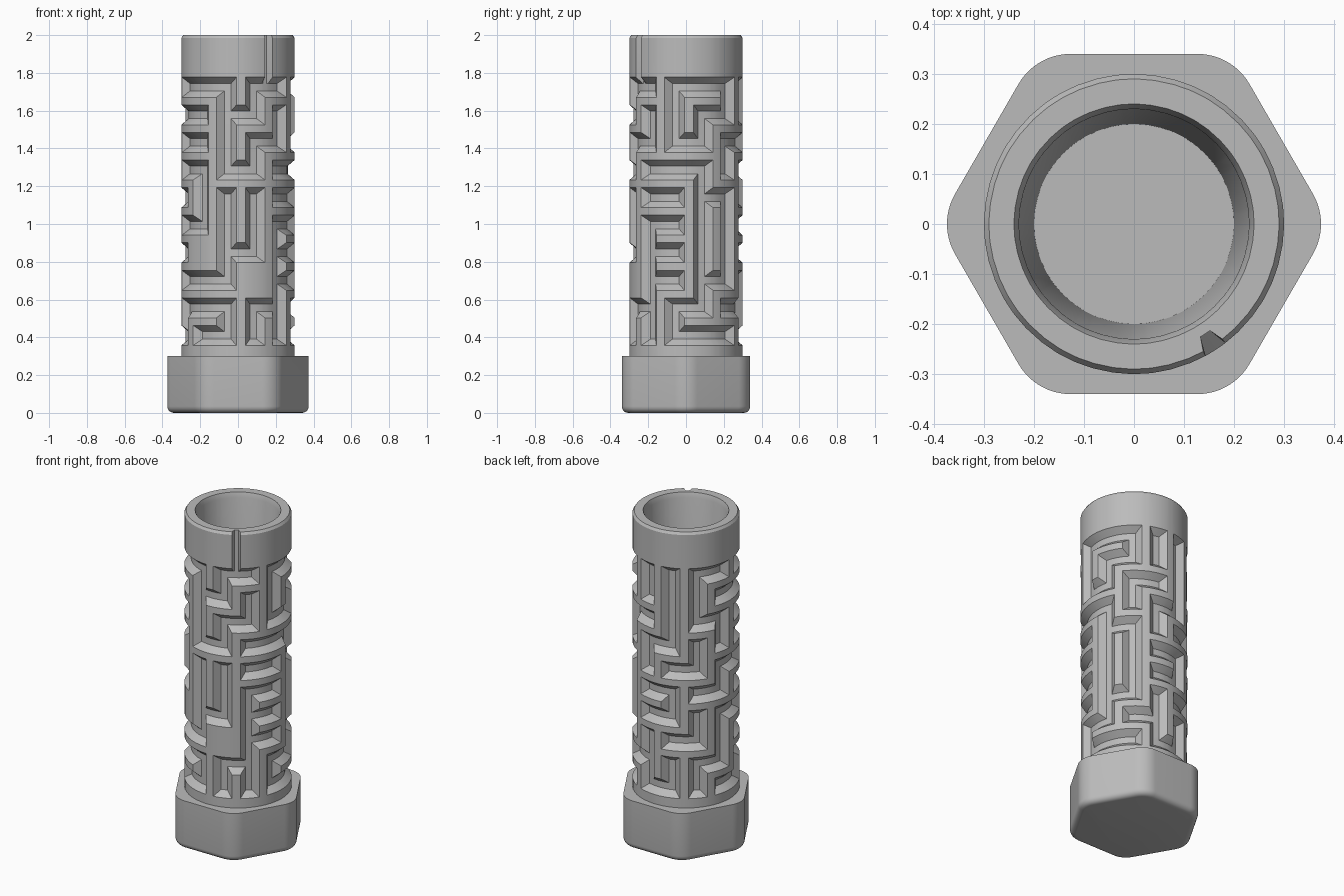
import bpy, bmesh
from math import sin, cos, tan, pi, radians

cube = bpy.data.objects.get("Cube")
if cube:
    bpy.data.objects.remove(cube)

grey = bpy.data.materials.new("plain grey")
grey.use_nodes = True
grey.diffuse_color = (0.5, 0.5, 0.5, 1)
grey.node_tree.nodes["Principled BSDF"].inputs["Base Color"].default_value = (0.5, 0.5, 0.5, 1)

# Maze, top row first: dashes join a cell to the next column,
# bars join it to the row below
ACROSS = [".-.--...-.--", "-...-....--.", ".-.-.-..-.-.", "-.--..-...-.", "..-.-..-.-..",
          "..-...-.-.-.", "-.-...-..-..", "..-.-..-..--", ".-.-.-..-.--", "...--.-..-.-"]
DOWN = ["||.|.||||...", "|.|||..||...", "||...|.|.|..", "....|.|.|..|", "||..||...|.|",
        "|||.||.|....", "|.|.||..||..", "..|.|.|..|..", "||||..|||.|.", "............"]
ROWS, COLS = len(ACROSS), len(ACROSS[0])
OUTER, FLOOR = 0.3, 0.262
FIRST_Z, STEP_Z, FIRST_ANGLE = 0.41, 0.146, -12
Z_OFFSETS = (-0.053, -0.02, 0.02, 0.053)
ANGLE_OFFSETS = (-10.5, -4, 4, 10.5, 12.5, 17.5)
ANGLES = [radians(FIRST_ANGLE + c * 360 / COLS + a) for c in range(COLS) for a in ANGLE_OFFSETS]


def maze_radius(row, col, a, b):
    """Radius of one grid point of a cell: a counts across, b counts up."""
    right, left = ACROSS[row][col] == "-", ACROSS[row][col - 1] == "-"
    below, above = DOWN[row][col] == "|", row > 0 and DOWN[row - 1][col] == "|"
    mid_a, mid_b = a in (1, 2), b in (1, 2)
    if mid_a and mid_b:
        cut = right or left or below or above
    elif mid_a:
        cut = below if b == 0 else above
    else:
        cut = mid_b and (left if a == 0 else right)
    return FLOOR if cut else OUTER


def new_object(name, bm, angle):
    bmesh.ops.recalc_face_normals(bm, faces=bm.faces)
    mesh = bpy.data.meshes.new(name)
    bm.to_mesh(mesh)
    bm.free()
    obj = bpy.data.objects.new(name, mesh)
    bpy.context.collection.objects.link(obj)
    mesh.materials.append(grey)
    bpy.ops.object.select_all(action='DESELECT')
    obj.select_set(True)
    bpy.context.view_layer.objects.active = obj
    bpy.ops.object.shade_smooth_by_angle(angle=radians(angle))
    return obj


def loft(bm, rings, mitred=None):
    """Skin a stack of closed rings; mitred marks quads split along a corner."""
    stack = [[bm.verts.new(p) for p in ring] for ring in rings]
    for j, (low, high) in enumerate(zip(stack, stack[1:])):
        n = len(low)
        for i in range(n):
            k = (i + 1) % n
            p, q, s, t = low[i], low[k], high[k], high[i]
            kind = mitred(i, j) if mitred else ""
            if kind == "rising":
                bm.faces.new((p, q, s))
                bm.faces.new((p, s, t))
            elif kind == "falling":
                bm.faces.new((p, q, t))
                bm.faces.new((q, s, t))
            else:
                bm.faces.new((p, q, s, t))
    return stack


# Maze tube with collar and tapered bore
def circle(z, radii):
    return [(r * sin(t), -r * cos(t), z) for r, t in zip(radii, ANGLES)]


def plain(r):
    return [r] * len(ANGLES)


def slotted(radii):
    """Cut the entry slot between the second and third columns."""
    per = len(ANGLE_OFFSETS)
    radii[2 * per - 2:2 * per] = [FLOOR, FLOOR]
    return radii


rings = [circle(0.29, plain(OUTER))]
for level in range(ROWS):
    row = ROWS - 1 - level
    for b, dz in enumerate(Z_OFFSETS):
        radii = [maze_radius(row, c, a, b) for c in range(COLS) for a in range(len(ANGLE_OFFSETS))]
        if row == 0 and b == 3:
            slotted(radii)
        rings.append(circle(FIRST_Z + level * STEP_Z + dz, radii))
maze_top = len(rings)
rings += [circle(1.985, slotted(plain(OUTER))), circle(2, slotted(plain(0.29))),
          circle(2, plain(0.24)), circle(1.97, plain(0.23)), circle(0.1, plain(0.2))]


def groove_mitre(i, j):
    a, b = i % len(ANGLE_OFFSETS), (j - 1) % 4
    if 0 < j < maze_top and a in (0, 2) and b in (0, 2):
        return "rising" if a == b else "falling"
    return ""


bm = bmesh.new()
stack = loft(bm, rings, groove_mitre)
bm.faces.new(stack[-1])
new_object("maze_tube", bm, 25)


# Hexagonal foot with rounded corners and a rounded lower edge
def hexagon(z, inset=0, flat=0.34, corner=0.12, steps=12):
    reach = (flat - corner) / cos(pi / 6)
    points = []
    for side in range(6):
        mid = side * pi / 3
        for s in range(steps):
            t = mid + (s / (steps - 1) - 0.5) * pi / 3
            r = corner - inset
            points.append((reach * cos(mid) + r * cos(t), reach * sin(mid) + r * sin(t), z))
    return points


ROUND = 0.035
rings = []
for s in range(6):
    t = s / 5 * pi / 2
    rings.append(hexagon(ROUND * (1 - cos(t)), ROUND * (1 - sin(t))))
top = hexagon(0.3)
rings.append(top)
rings.append([(x * 0.25 / (x * x + y * y) ** 0.5, y * 0.25 / (x * x + y * y) ** 0.5, z) for x, y, z in top])
bm = bmesh.new()
stack = loft(bm, rings)
bm.faces.new(stack[0])
new_object("hex_foot", bm, 30)
